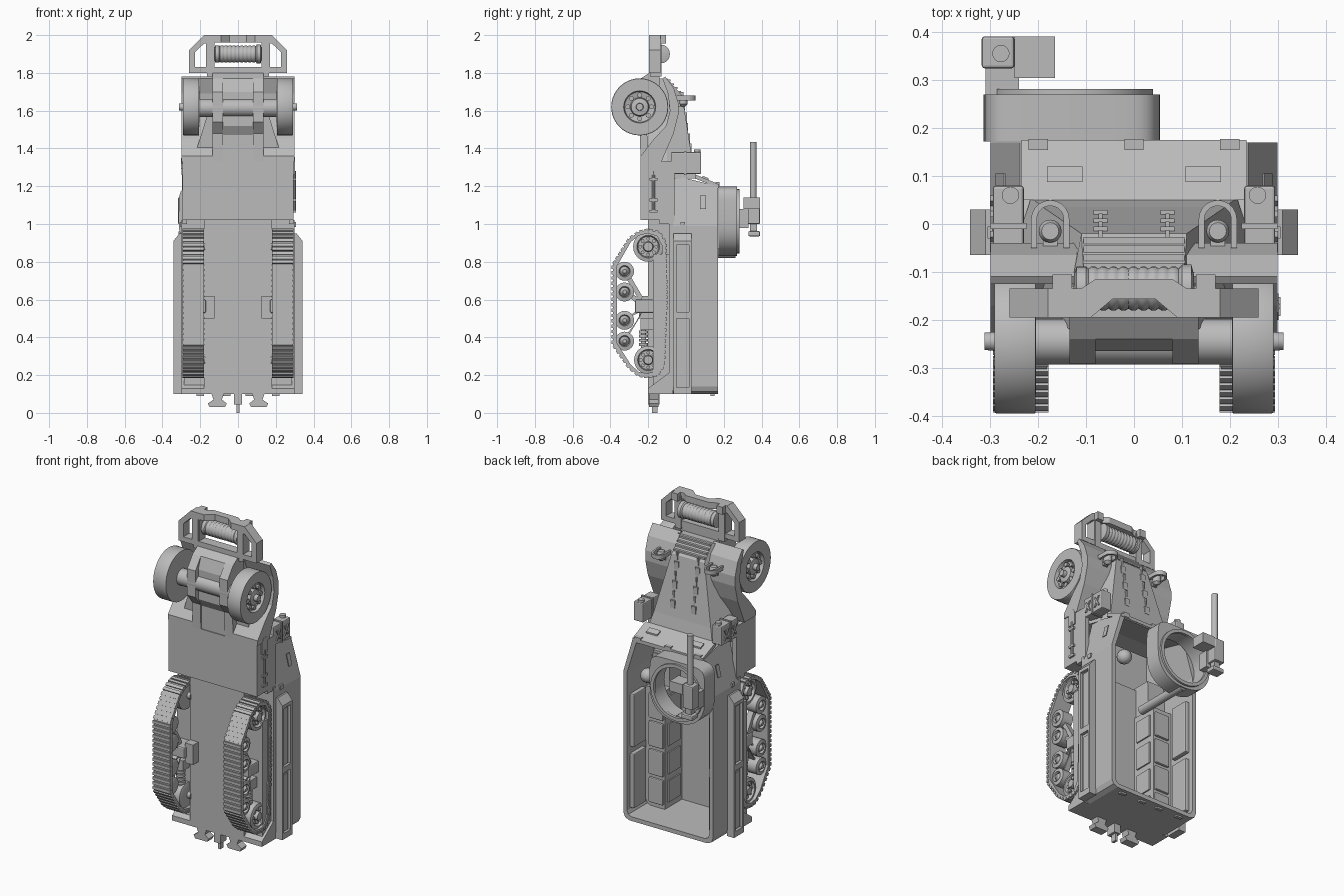
import bpy, bmesh, math
from mathutils import Vector, Matrix

if "Cube" in bpy.data.objects:
    bpy.data.objects.remove(bpy.data.objects["Cube"])

grey = bpy.data.materials.new("plain grey")
grey.use_nodes = True
grey.diffuse_color = (0.5, 0.5, 0.5, 1)
grey.node_tree.nodes["Principled BSDF"].inputs["Base Color"].default_value = (0.5, 0.5, 0.5, 1)


def finish(name, bm, mirror=False, smooth=False, bevel=0):
    bmesh.ops.recalc_face_normals(bm, faces=bm.faces)
    mesh = bpy.data.meshes.new(name)
    bm.to_mesh(mesh)
    bm.free()
    mesh.materials.append(grey)
    ob = bpy.data.objects.new(name, mesh)
    bpy.context.collection.objects.link(ob)
    if bevel:
        m = ob.modifiers.new("bevel", "BEVEL")
        m.width, m.segments = bevel, 2
    if mirror:
        ob.modifiers.new("mirror", "MIRROR").use_mirror_merge = False
    if smooth:
        bpy.ops.object.select_all(action="DESELECT")
        ob.select_set(True)
        bpy.context.view_layer.objects.active = ob
        bpy.ops.object.shade_smooth_by_angle(angle=math.radians(35))
    return ob


def place(axis, p, d):
    """Profile point p plus distance d along an axis, as a 3D point."""
    return {"x": (d, p[0], p[1]), "y": (p[0], d, p[1]), "z": (p[0], p[1], d)}[axis]


def box(name, x, y, z, **kw):
    bm = bmesh.new()
    lo, hi = Vector((x[0], y[0], z[0])), Vector((x[1], y[1], z[1]))
    bmesh.ops.create_cube(bm, size=1, matrix=Matrix.Translation((lo + hi) / 2) @ Matrix.Diagonal((*(hi - lo), 1)))
    return finish(name, bm, **kw)


def prism(name, axis, pts, lo, hi, **kw):
    bm = bmesh.new()
    a, b = ([bm.verts.new(place(axis, p, d)) for p in pts] for d in (lo, hi))
    bm.faces.new(a)
    bm.faces.new(b)
    for i in range(len(pts)):
        j = (i + 1) % len(pts)
        bm.faces.new((a[i], a[j], b[j], b[i]))
    return finish(name, bm, **kw)


def frame(name, axis, outer, inner, lo, hi, edit=None, **kw):
    """Extruded outline with a hole of the same point count."""
    bm = bmesh.new()
    loops = [[bm.verts.new(place(axis, p, d)) for p in pts]
             for pts, d in ((outer, lo), (outer, hi), (inner, hi), (inner, lo))]
    n = len(outer)
    for k in range(4):
        a, b = loops[k], loops[(k + 1) % 4]
        for i in range(n):
            bm.faces.new((a[i], a[(i + 1) % n], b[(i + 1) % n], b[i]))
    if edit:
        for v in bm.verts:
            edit(v.co)
    return finish(name, bm, **kw)


def lathe(name, axis, centre, prof, n=24, **kw):
    """Turned part: prof holds (radius, distance along the axis)."""
    bm = bmesh.new()
    loops = []
    for r, d in prof:
        ring = [(r * math.cos(2 * math.pi * i / n), r * math.sin(2 * math.pi * i / n)) for i in range(n)]
        loops.append([bm.verts.new(Vector(centre) + Vector(place(axis, p, d))) for p in ring])
    for a, b in zip(loops, loops[1:]):
        for i in range(n):
            bm.faces.new((a[i], a[(i + 1) % n], b[(i + 1) % n], b[i]))
    bm.faces.new(loops[0])
    bm.faces.new(loops[-1])
    return finish(name, bm, smooth=True, **kw)


def rod(name, axis, centre, r, lo, hi, **kw):
    return lathe(name, axis, centre, [(r, lo), (r, hi)], **kw)


# Open hull with a narrowing cab and a sloped front edge
def tub(w, z0, z1, r):
    half = [(w - r, z0), (w - r * .3, z0 + r * .3), (w, z0 + r), (w, .99), (w - .062, z1)]
    return half + [(-x, z) for x, z in reversed(half)]


def slope(co):
    if co.z > 1.1:
        co.z += .06 * (.17 - co.y) / .24


def trough(w, top, low, t):
    """U-shaped section: half width, rim height, underside and thickness."""
    return [(-w, top), (-w, low), (w, low), (w, top), (w - t, top), (w - t, low + t), (t - w, low + t), (t - w, top)]


frame("hull_walls", "y", tub(.3, .1, 1.2, .04), tub(.275, .125, 1.185, .03), -.07, .17, slope)
channel = [(-.3, -.07), (-.3, -.09), (-.18, -.09), (-.18, -.2), (.18, -.2), (.18, -.09), (.3, -.09), (.3, -.07),
           (.16, -.07), (.16, -.175), (-.16, -.175), (-.16, -.07)]
prism("hull_floor", "z", channel, .1, 1.02)
box("hull_rear_plate", (-.18, .18), (-.2, -.07), (.1, .125))
prism("rear_mudguard", "x", [(-.2, .1), (-.2, .13), (-.08, .22), (-.07, .22), (-.07, .1)], .17, .3, mirror=True)
prism("cab_footwell", "z", trough(.295, -.06, -.24, .025), 1.02, 1.33)
box("cab_rear_step", (.16, .295), (-.235, -.075), (1.02, 1.035), mirror=True)
box("cab_step", (.27, .295), (-.14, -.06), (1.0, 1.27), mirror=True)

# Side benches with seats, backrests and locker doors
box("bench", (.15, .285), (-.175, -.012), (.125, .84), mirror=True)
for i in range(4):
    z = .15 + i * .17
    box("seat_cushion", (.155, .25), (-.015, .003), (z, z + .15), mirror=True, bevel=.006)
    box("bench_door", (.142, .152), (-.15, -.04), (z + .01, z + .14), mirror=True)
for z, h in ((.16, .33), (.53, .32)):
    box("backrest", (.25, .28), (.02, .14), (z, z + h), mirror=True, bevel=.006)
lathe("driver_headrest", "y", (.17, .12, .98), [(.042 * math.sin(t * math.pi / 8) + .0005,
      -.042 * math.cos(t * math.pi / 8)) for t in range(9)], n=16)

# Side bins with two recessed panels
prism("side_bin", "z", [(.295, -.065), (.325, -.065), (.325, .03), (.295, .03)], .1, .92, mirror=True)
prism("side_bin_cap", "y", [(.295, .89), (.342, .89), (.342, .91), (.31, .95), (.295, .95)], -.065, .03, mirror=True)
for y in (-.065, .015):
    box("side_bin_rail", (.32, .342), (y, y + .015), (.1, .9), mirror=True)
for z in (.1, .5):
    box("side_bin_bar", (.32, .342), (-.065, .03), (z, z + .035), mirror=True)
for z in (.14, .54):
    box("side_bin_door", (.32, .332), (-.04, .005), (z, z + .34), mirror=True)

# Windshield armour, vision slits and doors
prism("windshield_armour", "x", [(.175, 1.19), (.175, 1.21), (.05, 1.262), (.05, 1.24)], -.235, .235)
for x in (-.145, .145):
    slit = [(.12, 1.232), (.12, 1.242), (.088, 1.255), (.088, 1.245)]
    prism("vision_flap", "x", slit, x - .037, x + .037)
for x in (-.2, 0, .2):
    box("windshield_hinge", (x - .02, x + .02), (.155, .178), (1.195, 1.222))
box("door_hinge", (.29, .306), (-.03, -.005), (.985, 1.01), mirror=True)
prism("door_slit", "y", [(.285, 1.08), (.289, 1.08), (.272, 1.15), (.268, 1.15)], .075, .105, mirror=True)

# Tapered bonnet, grille and hood fittings
bm = bmesh.new()
rings = []
for z, w, t, low, high in ((1.24, .265, .215, .16, .055), (1.33, .24, .19, .2, .035),
                           (1.68, .13, .11, .22, -.02), (1.77, .125, .105, .2, -.1)):
    rings.append([bm.verts.new(p) for p in ((-w, -low, z), (w, -low, z), (w, -.1, z), (t, high, z),
                                           (-t, high, z), (-w, -.1, z))])
for a, b in zip(rings, rings[1:]):
    for i in range(6):
        bm.faces.new((a[i], a[(i + 1) % 6], b[(i + 1) % 6], b[i]))
bm.faces.new(rings[0])
bm.faces.new(rings[-1])
finish("bonnet", bm)
for i in range(4):
    y, z = -.03 - i * .018, 1.695 + i * .02
    box("grille_slat", (-.105, .105), (y - .03, y + .003), (z, z + .01))
for i in range(3):
    z = 1.38 + i * .11
    y = .027 - (z - 1.33) * .157
    box("bonnet_latch", (.055, .085), (y - .01, y + .01), (z, z + .045), mirror=True)
    box("bonnet_seam", (.066, .074), (y - .02, y + .003), (z, z + .1), mirror=True)

# Front mudguards following the wheels
outer = [(-.24, 1.33), (-.13, 1.33), (-.065, 1.48), (-.04, 1.58), (-.04, 1.64), (-.065, 1.72), (-.11, 1.78),
         (-.125, 1.77), (-.095, 1.69), (-.085, 1.6), (-.105, 1.52), (-.17, 1.45), (-.24, 1.36)]
prism("front_mudguard", "x", outer, .11, .3, mirror=True)

# Headlights and guards
lathe("headlight", "z", (.175, -.015, 1.65), [(.008, -.03), (.024, -.015), (.024, .02), (.018, .03)], n=16, mirror=True)
arch = [(math.cos(math.pi * i / 10), math.sin(math.pi * i / 10)) for i in range(11)]
hoop = [(.175 + .04 * c, .01 + .04 * s) for c, s in arch] + [(.135, -.05), (.147, -.05)]
hoop += [(.175 + .028 * c, .01 + .028 * s) for c, s in reversed(arch)] + [(.203, -.05), (.215, -.05)]
prism("headlight_guard", "z", hoop, 1.655, 1.68, mirror=True)
box("headlight_bracket", (.16, .19), (-.09, -.03), (1.62, 1.66), mirror=True)

# Fuel cans beside the cowl
box("fuel_can", (.23, .295), (-.08, .08), (1.265, 1.38), mirror=True, bevel=.006)
box("fuel_can_strap", (.225, .3), (-.01, .002), (1.26, 1.385), mirror=True)
rod("fuel_can_cap", "z", (.258, .06, 0), .018, 1.37, 1.395, mirror=True, n=16)
for y in (-.06, .015):
    for s in (-1, 1):
        a, b = (1.29, 1.35) if s > 0 else (1.35, 1.29)
        prism("fuel_can_rib", "x", [(y, a), (y + .012, a), (y + .045, b), (y + .033, b)], .29, .301, mirror=True)

# Shovel on the cowl side
rod("shovel_handle", "z", (.298, -.172, 0), .008, 1.06, 1.28, n=10)
prism("shovel_blade", "x", [(-.2, 1.26), (-.145, 1.26), (-.145, 1.33), (-.16, 1.355), (-.185, 1.355), (-.2, 1.33)], .292, .302)
for z in (1.06, 1.12, 1.23):
    box("shovel_clip", (.29, .306), (-.192, -.152), (z, z + .014))

# Front axle housing between deep side rails, and wheels
prism("axle_cover", "x", [(-.235, 1.33), (-.235, 1.47), (-.265, 1.52), (-.265, 1.7), (-.24, 1.77), (-.195, 1.8),
                          (-.14, 1.8), (-.14, 1.33)], -.09, .09)
prism("chassis_rail", "x", [(-.24, 1.33), (-.245, 1.48), (-.292, 1.54), (-.292, 1.7), (-.24, 1.77), (-.195, 1.8),
                            (-.14, 1.8), (-.14, 1.33)], .08, .135, mirror=True)
rod("front_axle", "x", (0, -.245, 1.615), .048, -.22, .22)
lathe("front_tyre", "x", (0, -.245, 1.62), [(.1, .205), (.15, .206), (.151, .21), (.151, .287), (.149, .291), (.085, .291),
      (.08, .27), (.05, .262), (.045, .285), (.02, .29), (.018, .312)], n=40, mirror=True)
for i in range(8):
    a = i * math.pi / 4
    rod("wheel_boss", "x", (0, -.245 + .063 * math.cos(a), 1.62 + .063 * math.sin(a)), .013, .26, .284, mirror=True, n=10)

# Bumper: side frames, notched front bar and winch
edge = [(.13, 1.8), (.26, 1.8), (.26, 1.92), (.18, 2), (.13, 2)]
hole = [(.17, 1.83), (.228, 1.83), (.228, 1.91), (.18, 1.955), (.17, 1.955)]
frame("bumper_side", "y", edge, hole, -.195, -.135, mirror=True)
bar = [(.17, -.195), (.09, -.195), (.045, -.157), (-.045, -.157), (-.09, -.195), (-.17, -.195),
       (-.17, -.135), (-.11, -.135), (-.08, -.115), (.08, -.115), (.11, -.135), (.17, -.135)]
prism("bumper_front_bar", "z", bar, 1.962, 2)
box("bumper_base", (-.14, .14), (-.195, -.135), (1.79, 1.83))
box("bumper_post", (.125, .165), (-.19, -.13), (1.78, 1.98), mirror=True)
box("bumper_lug", (.13, .17), (-.15, -.105), (1.955, 2), mirror=True)
coil = [(.03, -.125), (.046, -.12), (.046, -.1)]
for i in range(9):
    x = -.095 + i * .021
    coil += [(.042, x), (.046, x + .006), (.046, x + .014), (.042, x + .02)]
lathe("winch_drum", "x", (0, -.135, 1.9), coil + [(.05, .1), (.05, .12), (.03, .125)], n=20)

# Tracks with cleats
path = [(-.2, .97), (-.25, .958), (-.3, .923), (-.387, .785), (-.387, .36), (-.3, .237), (-.25, .197), (-.2, .19),
        (-.15, .2), (-.118, .25), (-.105, .57), (-.108, .9), (-.14, .955)]
inside = [(-.24 + (y + .24) * .86, .58 + (z - .58) * .95) for y, z in path]
frame("track_belt", "x", path, inside, .182, .292, mirror=True)
bm = bmesh.new()
for p, q in zip(path, path[1:] + path[:1]):
    p, q = Vector(p), Vector(q)
    n = max(1, round((q - p).length / .028))
    for i in range(n):
        c = p.lerp(q, (i + .5) / n)
        m = Matrix.Translation((.237, c.x, c.y)) @ Matrix.Rotation(math.atan2(q.y - p.y, q.x - p.x), 4, "X")
        bmesh.ops.create_cube(bm, size=1, matrix=m @ Matrix.Diagonal((.116, .018, .014, 1)))
finish("track_cleats", bm, mirror=True)

# Sprocket, idler, road wheels and bogie
for name, z, r in (("drive_sprocket", .88, .08), ("rear_idler", .28, .075)):
    lathe(name, "x", (0, -.2, z), [(r * .8, .195), (r, .2), (r, .275), (r * .75, .28), (r * .68, .26), (r * .35, .26),
          (r * .3, .285), (.008, .285)], mirror=True)
    for i in range(8):
        a = i * math.pi / 4
        rod("wheel_spoke", "x", (0, -.2 + r * .53 * math.cos(a), z + r * .53 * math.sin(a)), .01, .25, .272, mirror=True, n=8)
    rod("track_axle", "x", (0, -.19, z), .02, .175, .2, mirror=True)
for z in (.75, .64, .49, .38):
    lathe("road_wheel", "x", (0, -.325, z), [(.04, .2), (.05, .205), (.05, .275), (.03, .28), (.025, .265), (.01, .285)], mirror=True)
for a, b in ((.75, .6), (.64, .58), (.49, .55), (.38, .53)):
    prism("bogie_arm", "x", [(-.34, a), (-.315, a + .01), (-.23, b + .015), (-.24, b - .015)], .215, .25, mirror=True)
box("bogie_block", (.17, .26), (-.27, -.14), (.53, .6), mirror=True, bevel=.008)
box("bogie_mount", (.125, .18), (-.25, -.19), (.5, .62), mirror=True)
box("bogie_post", (.2, .25), (-.24, -.16), (.44, .5), mirror=True)
for i in range(4):
    rod("idler_spring", "z", (.225, -.225, 0), .025, .355 + i * .022, .37 + i * .022, mirror=True, n=14)
rod("spring_core", "z", (.225, -.225, 0), .014, .3, .46, mirror=True, n=12)

# Gun ring on a plate squared off at the front, post and gun
turn = [i * math.tau / 40 for i in range(40)]


def outline(r, front, rear):
    def point(t):
        k = front if math.sin(t) > 0 else rear
        f = lambda v: math.copysign(abs(v) ** k, v)
        return (-.13 + r * f(math.cos(t)), 1.015 + r * f(math.sin(t)))
    return [point(t) for t in turn]


frame("gun_ring", "y", outline(.184, .3, .85), outline(.155, 1, 1), .172, .27, smooth=True)
frame("gun_ring_rail", "y", outline(.17, 1, 1), outline(.15, 1, 1), .265, .282, smooth=True)
rod("ring_post", "y", (-.13, 0, .845), .025, -.09, .262, n=16)
box("gun_carriage", (-.31, -.24), (.27, .33), (.98, 1.08))
box("gun_body", (-.318, -.25), (.325, .392), (1.0, 1.14), bevel=.006)
box("ammunition_box", (-.25, -.165), (.305, .392), (1.08, 1.14))
rod("gun_barrel", "z", (-.278, .356, 0), .018, 1.13, 1.435, n=16)
box("gun_tail", (-.295, -.26), (.34, .375), (.95, 1.0))
box("gun_grips", (-.315, -.24), (.33, .392), (.935, .962), bevel=.006)

# Rear hitch and tow hooks
prism("tow_hook", "y", [(.075, .1), (.085, .07), (.06, .05), (.07, .03), (.15, .03), (.16, .05), (.13, .07), (.14, .1)], -.195, -.145, mirror=True)
box("tow_pintle", (-.022, .022), (-.2, -.14), (.045, .1))
box("tow_pin", (-.008, .008), (-.18, -.15), (0, .05))
for x in (.06, .2):
    box("rear_hinge", (x - .02, x + .02), (.13, .15), (.09, .104), mirror=True)
